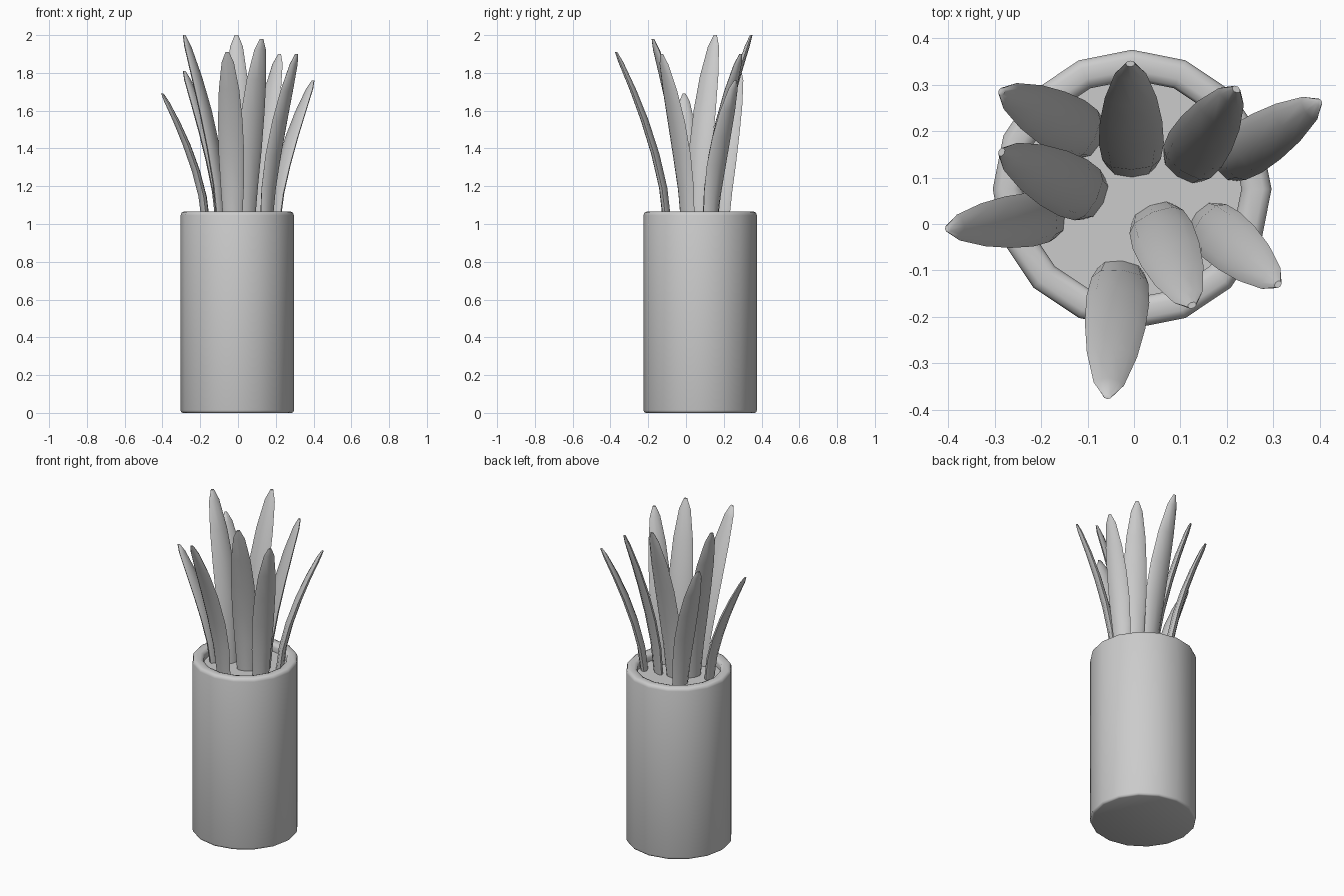
import bpy, bmesh, math
from mathutils import Vector

cube = bpy.data.objects.get("Cube")
if cube:
    bpy.data.objects.remove(cube, do_unlink=True)

grey = bpy.data.materials.new("plain grey")
grey.use_nodes = True
colour = (0.6, 0.6, 0.6, 1)
grey.diffuse_color = colour
grey.node_tree.nodes["Principled BSDF"].inputs["Base Color"].default_value = colour


def loft(name, rings, angle):
    """Skin a list of equal-length point rings, cap both ends, smooth it."""
    bm = bmesh.new()
    loops = [[bm.verts.new(p) for p in ring] for ring in rings]
    n = len(loops[0])
    for low, high in zip(loops, loops[1:]):
        for i in range(n):
            j = (i + 1) % n
            bm.faces.new((low[i], low[j], high[j], high[i]))
    bm.faces.new(loops[0][::-1])
    bm.faces.new(loops[-1])
    bmesh.ops.recalc_face_normals(bm, faces=bm.faces)
    mesh = bpy.data.meshes.new(name)
    bm.to_mesh(mesh)
    bm.free()
    mesh.materials.append(grey)
    obj = bpy.data.objects.new(name, mesh)
    bpy.context.collection.objects.link(obj)
    bpy.ops.object.select_all(action='DESELECT')
    obj.select_set(True)
    bpy.context.view_layer.objects.active = obj
    bpy.ops.object.shade_smooth_by_angle(angle=math.radians(angle))
    return obj


def ellipse(centre, side, out, a, b, n):
    turns = [2 * math.pi * i / n for i in range(n)]
    return [centre + side * a * math.cos(t) + out * b * math.sin(t) for t in turns]


# Pot with a rounded rim, closed inside by the soil surface
X, Y, Z = Vector((1, 0, 0)), Vector((0, 1, 0)), Vector((0, 0, 1))
pot_centre = Vector((-0.004, 0.075, 0))
SOIL = 1.02
pot_profile = [(0.288, 0), (0.297, 0.004), (0.3, 0.014), (0.3, 1.046),
               (0.295, 1.06), (0.282, 1.066), (0.256, 1.066),
               (0.241, 1.06), (0.235, 1.046), (0.235, SOIL)]
loft("pot", [ellipse(pot_centre + Z * z, X, Y, r, r, 16) for r, z in pot_profile], 50)

# Leaf shape: height fraction, width factor, thickness factor
leaf_shape = [(0, 0.74, 1), (0.2, 0.9, 1), (0.4, 1, 1), (0.6, 0.96, 0.95),
              (0.78, 0.8, 0.8), (0.94, 0.48, 0.6), (1, 0.14, 0.3)]

# Leaves: base x, y; tip x, y, z; half width
leaves = {
    "back_right_leaf": (-0.09, 0.185, -0.285, 0.285, 1.81, 0.065),
    "back_leaf": (-0.005, 0.122, -0.008, 0.345, 2.0, 0.07),
    "back_left_leaf": (0.105, 0.12, 0.22, 0.29, 1.9, 0.068),
    "left_leaf": (0.195, 0.13, 0.398, 0.262, 1.76, 0.06),
    "inner_right_leaf": (-0.085, 0.055, -0.285, 0.155, 2.0, 0.068),
    "right_leaf": (-0.17, 0.015, -0.4, -0.01, 1.69, 0.058),
    "front_leaf": (-0.028, -0.1, -0.057, -0.37, 1.91, 0.068),
    "inner_front_leaf": (0.042, 0.02, 0.125, -0.175, 1.98, 0.07),
    "front_left_leaf": (0.15, 0.01, 0.31, -0.13, 1.9, 0.063),
}
for name, (bx, by, tx, ty, tz, half) in leaves.items():
    base = Vector((bx, by, 0))
    lean = Vector((tx, ty, 0)) - base
    out = lean.normalized()
    side = Z.cross(out)
    rings = []
    for t, w, d in leaf_shape:
        height = SOIL - 0.01 + t * (tz - SOIL + 0.01)
        centre = base + lean * t ** 1.6 + Z * height
        rings.append(ellipse(centre, side, out, half * w, 0.022 * d, 8))
    loft(name, rings, 60)
